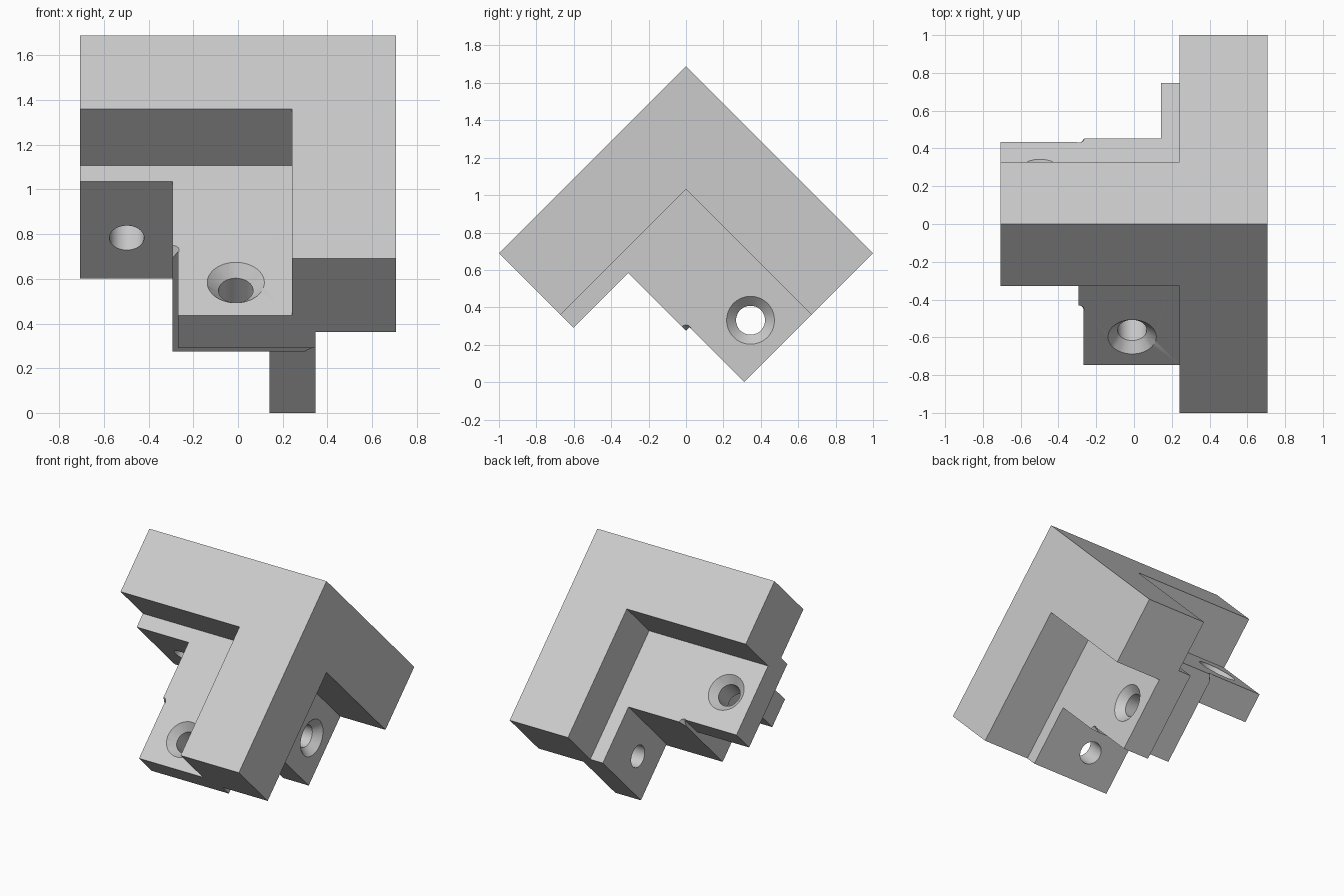
import bpy, bmesh, math
from itertools import product
from mathutils import Matrix

if "Cube" in bpy.data.objects:
    bpy.data.objects.remove(bpy.data.objects["Cube"])

S = math.sqrt(0.5)
L = math.sqrt(2)          # outer length of each leg
BEAM = 0.465              # square section of the corner beams
P0, P1 = 0.36, 0.565      # inner plate depth range
CORE, WIDTH = 1.0, 0.975  # core size and plate width
HOLE_S, HOLE_L = 0.717, 1.205  # screw hole position on a plate

# Corner axes (w, u, v) run away from the outer corner, tilted 45 degrees about x
FRAME = Matrix(((-1, 0, 0, L / 2), (0, -S, S, 0), (0, -S, -S, 1.69), (0, 0, 0, 1)))

grey = bpy.data.materials.new("grey")
grey.diffuse_color = (0.6, 0.6, 0.6, 1)
grey.use_nodes = True
grey.node_tree.nodes["Principled BSDF"].inputs["Base Color"].default_value = grey.diffuse_color


def finish(bm, name):
    bmesh.ops.transform(bm, matrix=FRAME, verts=bm.verts)
    bmesh.ops.recalc_face_normals(bm, faces=bm.faces)
    mesh = bpy.data.meshes.new(name)
    bm.to_mesh(mesh)
    bm.free()
    mesh.materials.append(grey)
    ob = bpy.data.objects.new(name, mesh)
    bpy.context.collection.objects.link(ob)
    return ob


def cyc(p, k):
    """Turn a point given for the first leg to leg k."""
    return tuple(p[(i - k) % 3] for i in range(3))


def merged_boxes(name, boxes):
    """One clean shell around overlapping boxes."""
    cuts = sorted({c for b in boxes for p in b for c in p})
    n = len(cuts) - 1

    def filled(cell):
        if min(cell) < 0 or max(cell) >= n:
            return False
        mid = [(cuts[c] + cuts[c + 1]) / 2 for c in cell]
        return any(all(lo[i] < mid[i] < hi[i] for i in range(3)) for lo, hi in boxes)

    bm = bmesh.new()
    for cell in product(range(n), repeat=3):
        if not filled(cell):
            continue
        for axis, side in product(range(3), (0, 1)):
            near = list(cell)
            near[axis] += 2 * side - 1
            if filled(near):
                continue
            quad = []
            for a, b in ((0, 0), (1, 0), (1, 1), (0, 1)):
                p = list(cell)
                p[axis] += side
                p[(axis + 1) % 3] += a
                p[(axis + 2) % 3] += b
                quad.append(bm.verts.new([cuts[c] for c in p]))
            bm.faces.new(quad)
    bmesh.ops.remove_doubles(bm, verts=bm.verts, dist=1e-5)
    bmesh.ops.recalc_face_normals(bm, faces=bm.faces)
    bmesh.ops.dissolve_limit(bm, angle_limit=0.01, verts=bm.verts, edges=bm.edges)
    return finish(bm, name)


def lathe(name, centre, profile, k, sides=48):
    """Turned cutter along the plate normal; profile is (radius, depth)."""
    bm = bmesh.new()
    rings = []
    for r, d in profile:
        ring = []
        for i in range(sides):
            a = 2 * math.pi * (i + 0.5) / sides
            p = (centre[0] + r * math.cos(a), centre[1] + r * math.sin(a), d)
            ring.append(bm.verts.new(cyc(p, k)))
        rings.append(ring)
    for a, b in zip(rings, rings[1:]):
        for i in range(sides):
            j = (i + 1) % sides
            bm.faces.new((a[i], a[j], b[j], b[i]))
    bm.faces.new(rings[0])
    bm.faces.new(rings[-1])
    return finish(bm, name)


def cut(body, tool):
    mod = body.modifiers.new("cut", 'BOOLEAN')
    mod.operation, mod.object, mod.solver = 'DIFFERENCE', tool, 'EXACT'
    bpy.context.view_layer.objects.active = body
    bpy.ops.object.modifier_apply(modifier=mod.name)
    bpy.data.objects.remove(tool)


# Core block, three corner beams and three inner plates
parts = [((P0,) * 3, (CORE,) * 3)]
for k in range(3):
    parts.append(((0, 0, 0), cyc((BEAM, L, BEAM), k)))
    parts.append(((P0,) * 3, cyc((WIDTH, L, P1), k)))
bracket = merged_boxes("corner_bracket", parts)

# Countersunk screw holes and small relief dimples
screw = [(0.178, P0 - 0.05), (0.128, P0), (0.0775, P0 + 0.05), (0.0775, P1 + 0.1)]
relief = [(0.048, P0 - 0.03), (0.03, P0), (0.003, P0 + 0.045)]
for k in range(3):
    cut(bracket, lathe("screw_cutter", (HOLE_S, HOLE_L), screw, k))
    cut(bracket, lathe("relief_cutter", (CORE, CORE), relief, k, 16))

# Flat planes with smooth hole walls
bpy.ops.object.select_all(action='DESELECT')
bracket.select_set(True)
bpy.context.view_layer.objects.active = bracket
bpy.ops.object.shade_smooth_by_angle(angle=math.radians(30))
